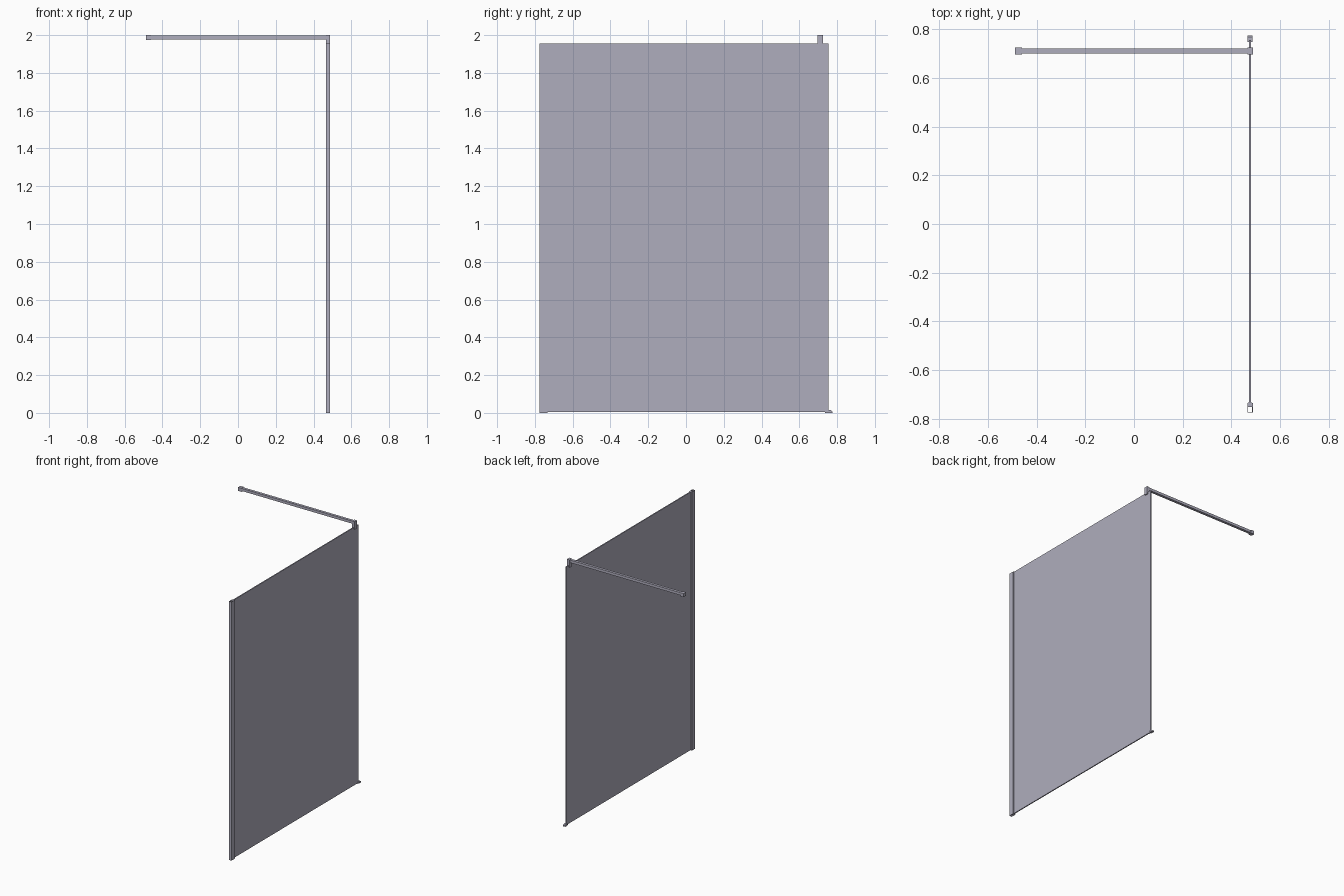
import bpy
import bmesh
from mathutils import Vector

cube = bpy.data.objects.get("Cube")
if cube:
    bpy.data.objects.remove(cube, do_unlink=True)

# One pale lavender grey for everything
grey = bpy.data.materials.new("pale_lavender_grey")
grey.use_nodes = True
colour = (0.43, 0.42, 0.51, 1)
grey.diffuse_color = colour
grey.node_tree.nodes["Principled BSDF"].inputs["Base Color"].default_value = colour


def finish(name, bm):
    bmesh.ops.recalc_face_normals(bm, faces=bm.faces)
    mesh = bpy.data.meshes.new(name)
    bm.to_mesh(mesh)
    bm.free()
    mesh.materials.append(grey)
    obj = bpy.data.objects.new(name, mesh)
    bpy.context.scene.collection.objects.link(obj)
    return obj


def box(name, low, high):
    low, high = Vector(low), Vector(high)
    bm = bmesh.new()
    bmesh.ops.create_cube(bm, size=1)
    bmesh.ops.scale(bm, vec=high - low, verts=bm.verts)
    bmesh.ops.translate(bm, vec=(low + high) / 2, verts=bm.verts)
    return finish(name, bm)


def extrude(name, points, offset):
    bm = bmesh.new()
    face = bm.faces.new([bm.verts.new(p) for p in points])
    moved = bmesh.ops.extrude_face_region(bm, geom=[face])["geom"]
    verts = [v for v in moved if isinstance(v, bmesh.types.BMVert)]
    bmesh.ops.translate(bm, vec=offset, verts=verts)
    return finish(name, bm)


X = 0.477        # panel centre plane
HALF = 0.011     # half width of the fittings
GLASS = 0.004    # half thickness of the panel
TOP = 1.955      # top of the panel
BAR_Y = 0.711    # support bar centre line

# Panel
box("glass_panel", (X - GLASS, -0.752, 0.004), (X + GLASS, 0.755, TOP))

# Wall channel, open toward the panel, with a clamping strip on each side
wall = 0.003
channel = [(-HALF, -0.775), (HALF, -0.775), (HALF, -0.735), (HALF - wall, -0.735),
           (HALF - wall, -0.772), (wall - HALF, -0.772), (wall - HALF, -0.735),
           (-HALF, -0.735)]
extrude("wall_channel", [(X + x, y, 0) for x, y in channel], (0, 0, TOP))
for side, name in ((-1, "right_clamp_strip"), (1, "left_clamp_strip")):
    a, b = sorted((X + side * GLASS, X + side * (HALF - wall)))
    box(name, (a, -0.752, 0), (b, -0.733, TOP))

# Bracket slotted over the top edge of the panel
slot = [(-HALF, 1.94), (-GLASS, 1.94), (-GLASS, TOP), (GLASS, TOP),
        (GLASS, 1.94), (HALF, 1.94), (HALF, 2), (-HALF, 2)]
extrude("panel_bracket", [(X + x, BAR_Y - 0.014, z) for x, z in slot], (0, 0.028, 0))

# Support bar and its wall end socket
box("support_bar", (-0.47, BAR_Y - 0.01, 1.978), (X - HALF, BAR_Y + 0.01, 1.998))
box("bar_end_socket", (-0.488, BAR_Y - 0.014, 1.973), (-0.46, BAR_Y + 0.014, 2))

# Floor foot with a sloped outer end
foot = [(0.748, 0), (0.775, 0), (0.775, 0.008), (0.768, 0.014), (0.748, 0.014)]
extrude("floor_foot", [(X - 0.01, y, z) for y, z in foot], (0.02, 0, 0))
box("foot_tongue", (X - GLASS, 0.735, 0), (X + GLASS, 0.75, 0.005))
